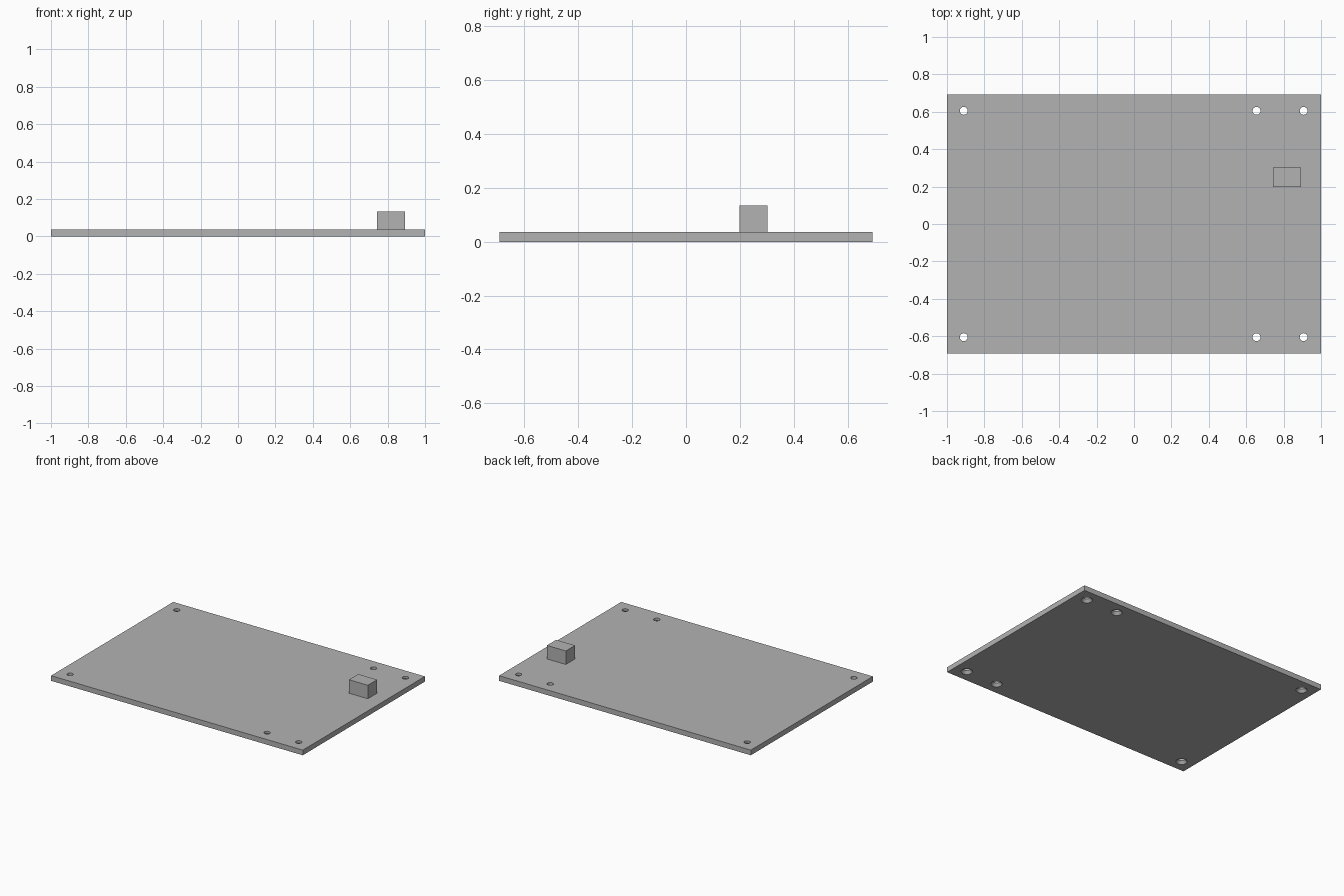
import bpy
import bmesh
from math import cos, sin, tau, radians

default = bpy.data.objects.get("Cube")
if default:
    bpy.data.objects.remove(default, do_unlink=True)

grey = bpy.data.materials.new("plain_grey")
grey.use_nodes = True
colour = (0.45, 0.45, 0.45, 1)
grey.diffuse_color = colour
grey.node_tree.nodes["Principled BSDF"].inputs["Base Color"].default_value = colour


def make_object(name, bm):
    bmesh.ops.recalc_face_normals(bm, faces=bm.faces)
    mesh = bpy.data.meshes.new(name)
    bm.to_mesh(mesh)
    bm.free()
    mesh.materials.append(grey)
    obj = bpy.data.objects.new(name, mesh)
    bpy.context.collection.objects.link(obj)
    return obj


def box(name, low, high):
    bm = bmesh.new()
    bmesh.ops.create_cube(bm, size=1)
    for v in bm.verts:
        v.co = [(a + b) / 2 + c * (b - a) for a, b, c in zip(low, high, v.co)]
    return make_object(name, bm)


def add_turned(bm, x, y, profile, sides=32):
    """Closed solid of revolution from (radius, height) pairs."""
    rings = [[bm.verts.new((x + r * cos(tau * i / sides), y + r * sin(tau * i / sides), z))
              for i in range(sides)] for r, z in profile]
    for a, b in zip(rings, rings[1:]):
        for i in range(sides):
            j = (i + 1) % sides
            bm.faces.new((a[i], a[j], b[j], b[i]))
    bm.faces.new(rings[0])
    bm.faces.new(rings[-1])


# Flat plate and the small block standing on it
plate = box("base_plate", (-1, -0.693, 0), (1, 0.693, 0.037))
box("block", (0.743, 0.198, 0.037), (0.893, 0.303, 0.134))

# Screw holes, countersunk from below
bm = bmesh.new()
for x in (-0.91, 0.655, 0.907):
    for y in (-0.605, 0.605):
        add_turned(bm, x, y, [(0.045, -0.01), (0.021, 0.02), (0.021, 0.06)])
cutter = make_object("hole_cutter", bm)
cutter.hide_render = True

cut = plate.modifiers.new("screw_holes", "BOOLEAN")
cut.operation = "DIFFERENCE"
cut.solver = "EXACT"
cut.object = cutter
bpy.ops.object.select_all(action="DESELECT")
plate.select_set(True)
bpy.context.view_layer.objects.active = plate
bpy.ops.object.modifier_apply(modifier=cut.name)
bpy.data.objects.remove(cutter, do_unlink=True)
bpy.ops.object.shade_smooth_by_angle(angle=radians(30))
